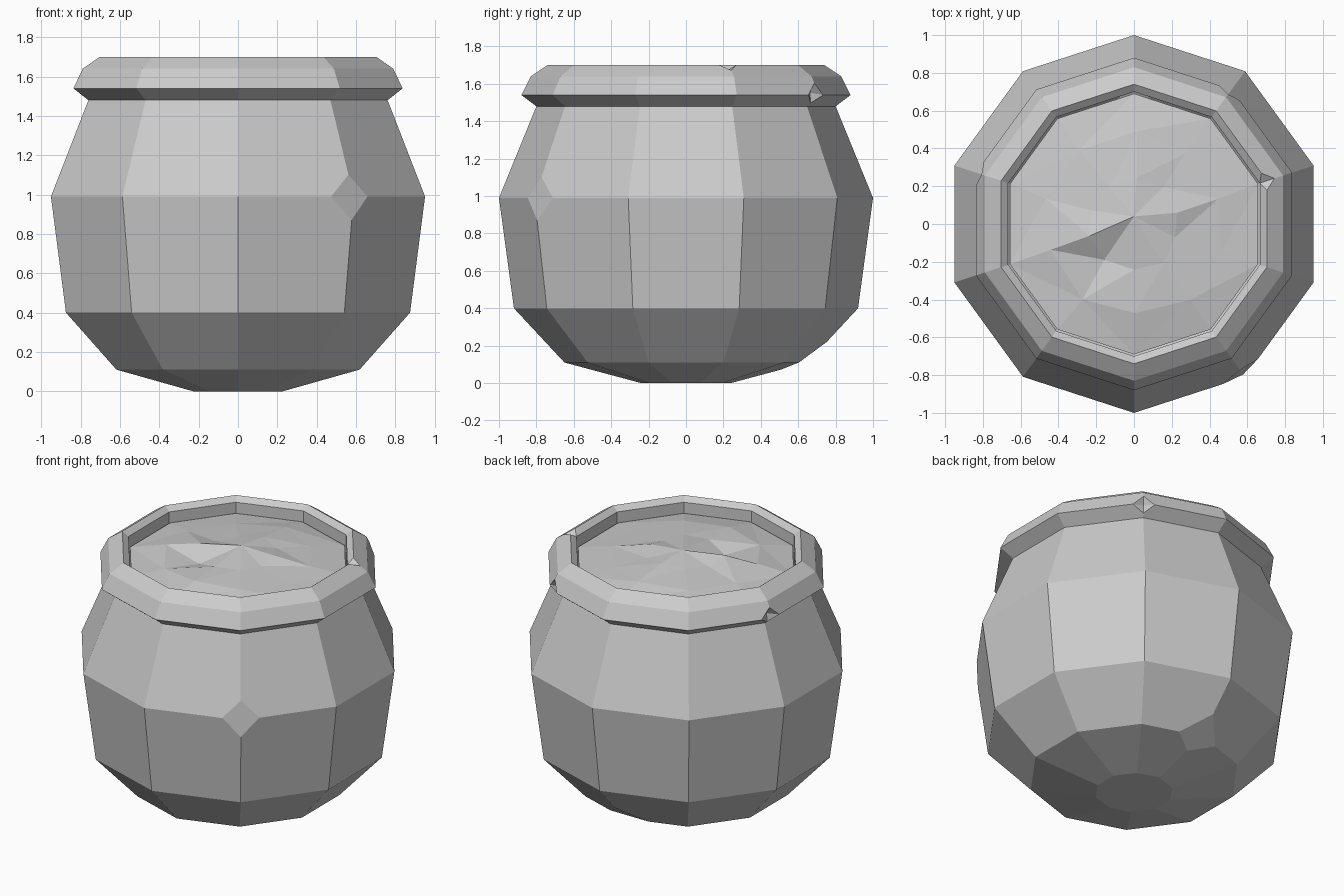
import bpy
import bmesh
import random
from math import cos, sin, radians
from mathutils import Vector

SIDES = 10
random.seed(4)

if "Cube" in bpy.data.objects:
    bpy.data.objects.remove(bpy.data.objects["Cube"], do_unlink=True)

grey = bpy.data.materials.new("stone_grey")
colour = (0.6, 0.6, 0.6, 1)
grey.use_nodes = True
grey.diffuse_color = colour
grey.node_tree.nodes["Principled BSDF"].inputs["Base Color"].default_value = colour


def corner(r, z, degrees):
    a = radians(degrees)
    return Vector((r * cos(a), r * sin(a), z))


def ring(bm, r, z):
    return [bm.verts.new(corner(r, z, 18 + 360 * i / SIDES)) for i in range(SIDES)]


def bridge(bm, low, high):
    for i in range(SIDES):
        j = (i + 1) % SIDES
        bm.faces.new((low[i], low[j], high[j], high[i]))


def finish(bm, name):
    mesh = bpy.data.meshes.new(name)
    bm.to_mesh(mesh)
    bm.free()
    mesh.materials.append(grey)
    obj = bpy.data.objects.new(name, mesh)
    bpy.context.collection.objects.link(obj)
    return obj


def chip(bm, spot, size, dent=0.0):
    """Cut off the corner nearest to spot, optionally hollowing the cut."""
    vert = min(bm.verts, key=lambda v: (v.co - spot).length)
    result = bmesh.ops.bevel(bm, geom=[vert], offset=size, offset_type='OFFSET',
                             segments=1, affect='VERTICES', clamp_overlap=True)
    cut = min(bm.faces, key=lambda f: sum((v.co - spot).length for v in f.verts) / len(f.verts))
    if dent:
        normal = cut.normal.copy()
        centre = bmesh.ops.poke(bm, faces=[cut])["verts"][0]
        centre.co -= normal * dent


# Pot: outer wall, rim and inner lip from one profile
profile = [(0.24, 0), (0.65, 0.11), (0.92, 0.4), (1, 0.99), (0.8, 1.48),
           (0.88, 1.54), (0.83, 1.64), (0.74, 1.7), (0.7, 1.67), (0.7, 1.56)]
bm = bmesh.new()
rings = [ring(bm, r, z) for r, z in profile]
for low, high in zip(rings, rings[1:]):
    bridge(bm, low, high)
bm.faces.new(list(reversed(rings[0])))
bm.normal_update()

# Worn corners on the belly, base and rim
chip(bm, corner(1, 0.99, -54), 0.12)
chip(bm, corner(0.65, 0.11, 90), 0.15)
for angle in (54, 162):
    chip(bm, corner(0.88, 1.54, angle), 0.07, 0.03)
chip(bm, corner(0.74, 1.7, 18), 0.05, 0.015)
finish(bm, "pot")

# Contents: low uneven mound inside the rim
bm = bmesh.new()
rings = [ring(bm, r, z) for r, z in [(0.69, 1.6), (0.48, 1.635), (0.24, 1.66)]]
for loop in rings[1:]:
    for v in loop:
        v.co += Vector(random.uniform(-0.03, 0.03) for k in range(3)) * 0.6
rings[2][5].co.z = 1.68
rings[2][6].co.z = 1.61
for low, high in zip(rings, rings[1:]):
    bridge(bm, low, high)
peak = bm.verts.new((0, 0.04, 1.69))
for i in range(SIDES):
    bm.faces.new((rings[2][i], rings[2][(i + 1) % SIDES], peak))
bmesh.ops.triangulate(bm, faces=bm.faces[:])
finish(bm, "contents")
